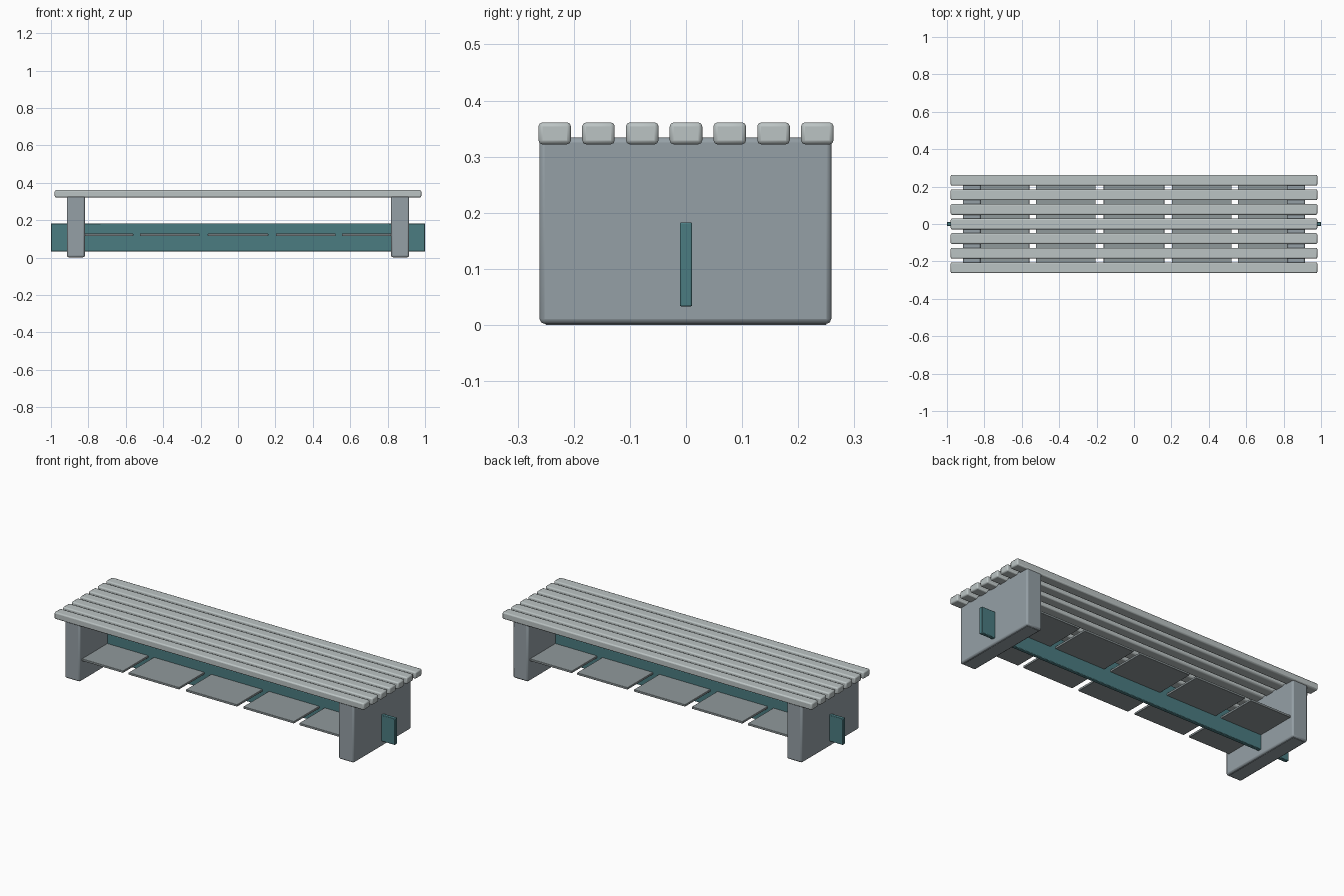
import bpy

if "Cube" in bpy.data.objects:
    bpy.data.objects.remove(bpy.data.objects["Cube"])


def material(name, rgb):
    m = bpy.data.materials.new(name)
    m.diffuse_color = (*rgb, 1)
    m.use_nodes = True
    m.node_tree.nodes["Principled BSDF"].inputs["Base Color"].default_value = m.diffuse_color
    return m


slat_grey = material("pale grey slats", (0.50, 0.55, 0.55))
leg_grey = material("blue grey supports", (0.30, 0.35, 0.38))
shelf_grey = material("mid grey shelf", (0.28, 0.32, 0.33))
teal = material("muted teal", (0.07, 0.20, 0.22))


def box(name, lo, hi, mat, bevel, segments=2):
    """Box between two corners with rounded edges."""
    mid = [(a + b) / 2 for a, b in zip(lo, hi)]
    bpy.ops.mesh.primitive_cube_add(size=1, location=mid)
    ob = bpy.context.object
    ob.name = name
    ob.scale = [b - a for a, b in zip(lo, hi)]
    bpy.ops.object.transform_apply(location=False, rotation=False, scale=True)
    ob.data.materials.append(mat)
    mod = ob.modifiers.new("rounded edges", "BEVEL")
    mod.width = bevel
    mod.segments = segments
    bpy.ops.object.shade_smooth_by_angle()
    return ob


# Seat slats
for i in range(7):
    y = (i - 3) * 0.078
    box(f"seat_slat_{i + 1}", (-0.98, y - 0.029, 0.322), (0.98, y + 0.029, 0.361),
        slat_grey, 0.007)

# End supports
for side, x in (("left", -0.867), ("right", 0.867)):
    box(f"{side}_support", (x - 0.048, -0.261, 0.002), (x + 0.048, 0.259, 0.334),
        leg_grey, 0.009)

# Stretcher running through both supports
box("stretcher", (-1.0, -0.011, 0.033), (1.0, 0.011, 0.183), teal, 0.003)

# Shelf panels under the seat, split by narrow gaps
for i, (a, b) in enumerate([(-0.83, -0.56), (-0.525, -0.205), (-0.162, 0.162),
                            (0.202, 0.522), (0.555, 0.83)]):
    box(f"shelf_panel_{i + 1}", (a, -0.24, 0.116), (b, 0.24, 0.128), shelf_grey, 0.002)

# Thin base pads, flush with the floor
for side, x in (("left", -0.867), ("right", 0.867)):
    box(f"{side}_base_pad", (x - 0.038, -0.25, 0.0), (x + 0.038, 0.25, 0.006),
        leg_grey, 0.001, 1)
